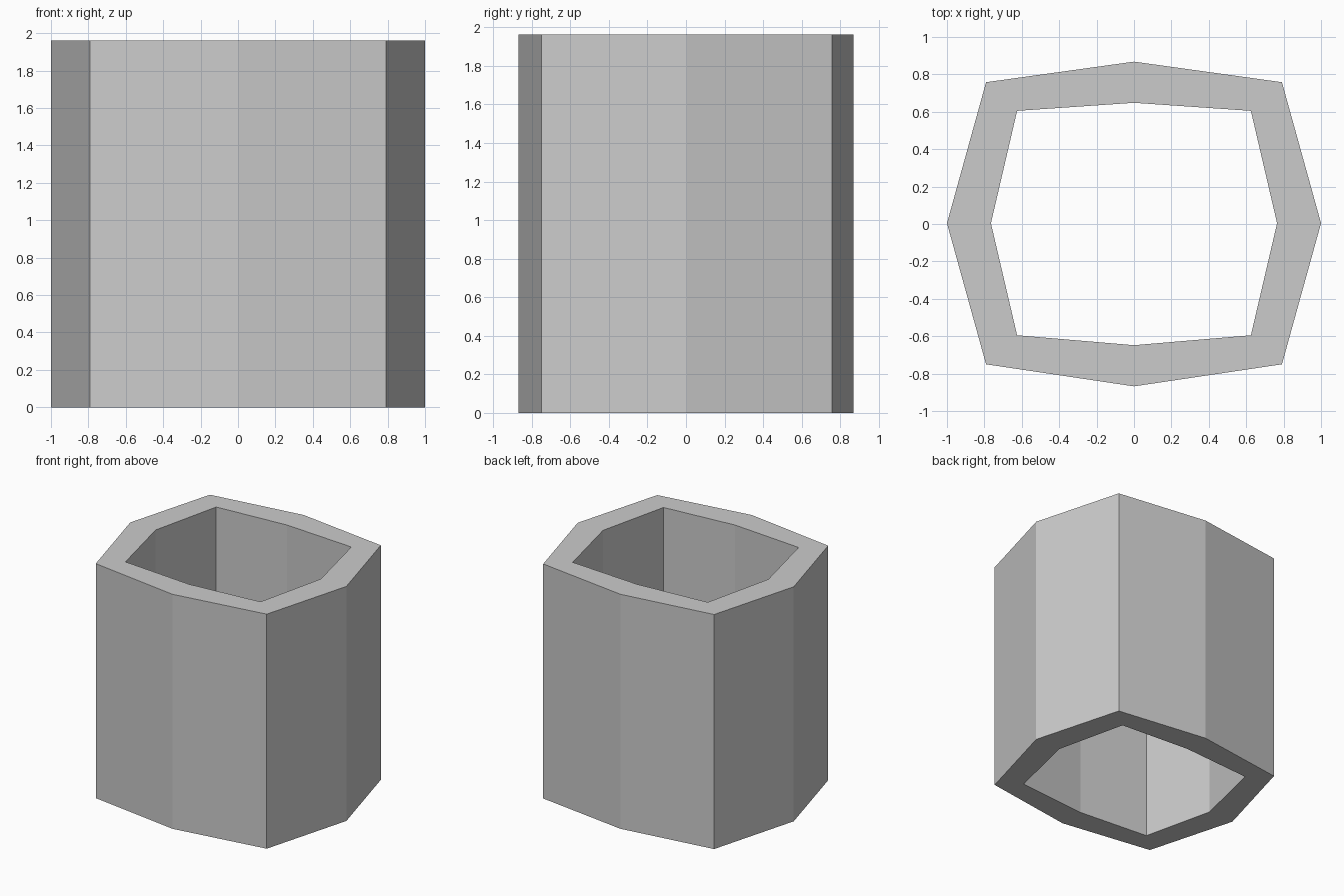
import bpy
import bmesh

if "Cube" in bpy.data.objects:
    bpy.data.objects.remove(bpy.data.objects["Cube"])

HEIGHT = 1.962


def outline(side_x, corner_x, back_y, front_y, peak):
    """Eight-sided loop, counter-clockwise from the right-hand point."""
    return [(side_x, 0.004), (corner_x, back_y), (0, peak), (-corner_x, back_y),
            (-side_x, 0.004), (-corner_x, front_y), (0, -peak), (corner_x, front_y)]


outer = outline(1.0, 0.791, 0.758, -0.75, 0.868)
inner = outline(0.765, 0.625, 0.605, -0.595, 0.648)

bm = bmesh.new()


def ring(points, z):
    return [bm.verts.new((x, y, z)) for x, y in points]


# Rings in order around the wall section: outside up, rim, inside down, base
rings = [ring(outer, 0), ring(outer, HEIGHT), ring(inner, HEIGHT), ring(inner, 0)]
for r in range(4):
    a, b = rings[r], rings[(r + 1) % 4]
    for i in range(8):
        j = (i + 1) % 8
        bm.faces.new((a[i], a[j], b[j], b[i]))
bmesh.ops.recalc_face_normals(bm, faces=bm.faces)

# Hollow eight-sided sleeve, open at both ends
mesh = bpy.data.meshes.new("hollow_sleeve")
bm.to_mesh(mesh)
bm.free()
bpy.context.collection.objects.link(bpy.data.objects.new("hollow_sleeve", mesh))
